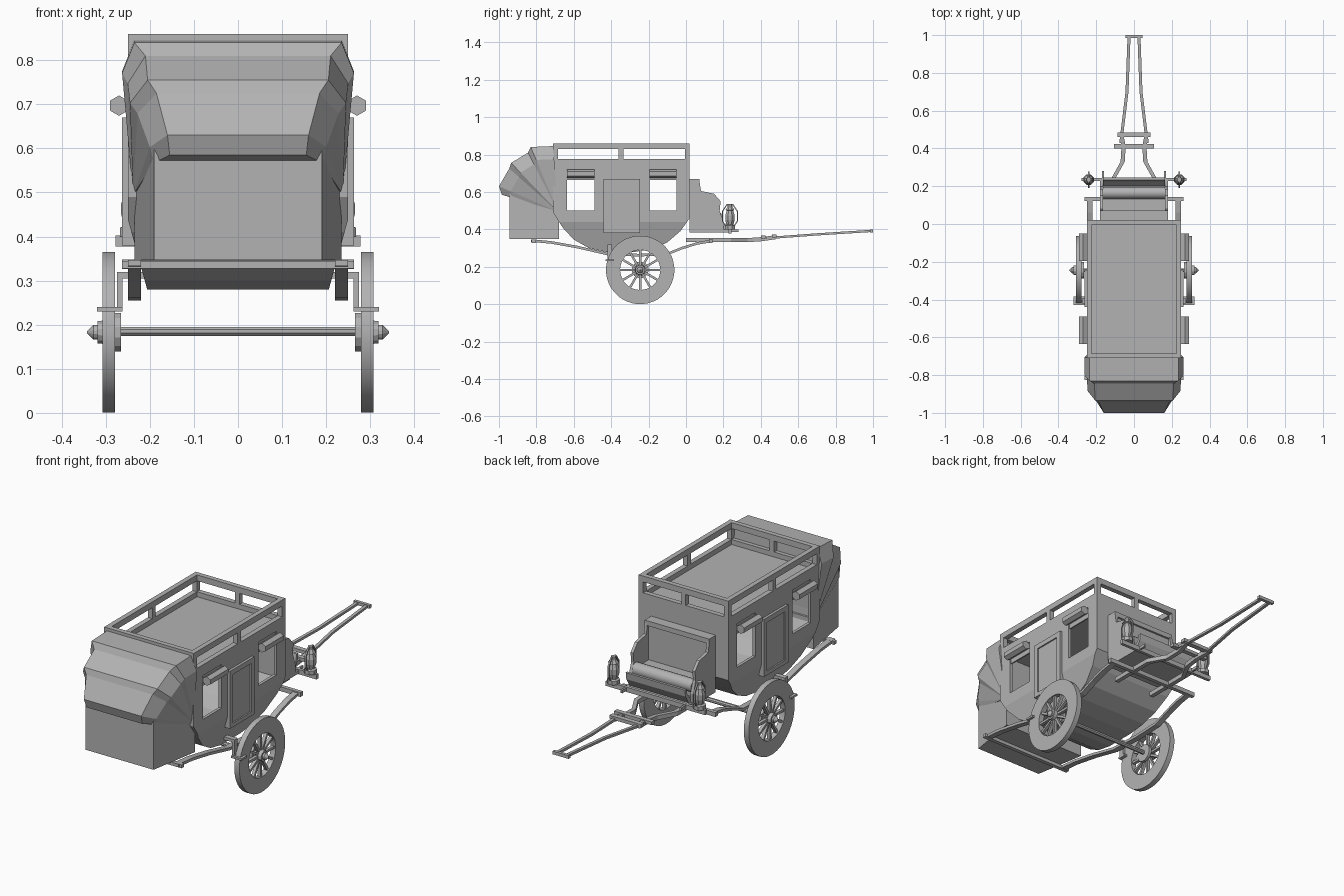
import bpy, bmesh, math
from mathutils import Matrix, Vector

if "Cube" in bpy.data.objects:
    bpy.data.objects.remove(bpy.data.objects["Cube"])

GREY = (0.45, 0.45, 0.45, 1)
paint = bpy.data.materials.new("plain_grey")
paint.use_nodes = True
paint.diffuse_color = GREY
paint.node_tree.nodes["Principled BSDF"].inputs["Base Color"].default_value = GREY


def finish(name, bm, smooth=False):
    bmesh.ops.recalc_face_normals(bm, faces=bm.faces)
    mesh = bpy.data.meshes.new(name)
    bm.to_mesh(mesh)
    bm.free()
    mesh.materials.append(paint)
    ob = bpy.data.objects.new(name, mesh)
    bpy.context.collection.objects.link(ob)
    if smooth:
        bpy.ops.object.select_all(action='DESELECT')
        ob.select_set(True)
        bpy.context.view_layer.objects.active = ob
        bpy.ops.object.shade_smooth_by_angle(angle=math.radians(30))
    return ob


def loft(name, rings, caps=True, closed=True, smooth=False):
    """Skin a row of point rings."""
    bm = bmesh.new()
    rows = [[bm.verts.new(p) for p in ring] for ring in rings]
    n = len(rows[0])
    for a, b in zip(rows, rows[1:]):
        for i in range(n if closed else n - 1):
            j = (i + 1) % n
            bm.faces.new((a[i], a[j], b[j], b[i]))
    if caps:
        bm.faces.new(rows[0])
        bm.faces.new(rows[-1])
    return finish(name, bm, smooth)


def box(name, x, y, z):
    return loft(name, [[(a, y[0], z[0]), (a, y[1], z[0]), (a, y[1], z[1]), (a, y[0], z[1])] for a in x])


def prism(name, profile, x):
    return loft(name, [[(a, y, z) for y, z in profile] for a in x])


def strip(name, path, w, t):
    """Rectangular bar following a path that runs along y."""
    return loft(name, [[(x + a * w / 2, y, z + b * t / 2) for a, b in
                        ((-1, -1), (1, -1), (1, 1), (-1, 1))] for x, y, z in path])


def lathe(name, profile, axis, centre, sides, caps=True, smooth=False):
    """Turn (radius, offset) pairs around the x or z axis."""
    rings = []
    for r, h in profile:
        ring = []
        for i in range(sides):
            a = math.tau * (i + 0.5) / sides
            u, v = r * math.cos(a), r * math.sin(a)
            ring.append(Vector((h, u, v) if axis == 'x' else (u, v, h)) + Vector(centre))
        rings.append(ring)
    return loft(name, rings, caps, True, smooth)


def cut(target, cutter):
    cutter.hide_render = True
    mod = target.modifiers.new("cut", 'BOOLEAN')
    mod.operation = 'DIFFERENCE'
    mod.solver = 'EXACT'
    mod.object = cutter
    bpy.context.view_layer.objects.active = target
    bpy.ops.object.modifier_apply(modifier=mod.name)
    bpy.data.objects.remove(cutter)


# Coach body: rounded belly, sides drawn in at the bottom
SIDE = [(.02, .775), (.02, .46), (-.03, .39), (-.1, .33), (-.18, .295), (-.27, .28), (-.43, .28),
        (-.52, .3), (-.6, .345), (-.66, .41), (-.71, .49), (-.71, .775)]


def shell(name, half, profile):
    ob = prism(name, profile, (-half, half))
    bm = bmesh.new()
    bm.from_mesh(ob.data)
    bmesh.ops.bisect_plane(bm, geom=bm.verts[:] + bm.edges[:] + bm.faces[:],
                           plane_co=(0, 0, .44), plane_no=(0, 0, 1))
    for v in bm.verts:
        if v.co.z < .44:
            v.co.x *= 1 - (.44 - v.co.z) * 1.1
    bm.to_mesh(ob.data)
    bm.free()
    return ob


body = shell("coach_body", .25, SIDE)
inner = [(-.345 + (y + .345) * .94, min(.73, .5 + (z - .5) * .94)) for y, z in SIDE]
cut(body, shell("cabin_cutter", .235, inner))
cut(body, box("deck_cutter", (-.225, .225), (-.685, -.005), (.75, .9)))
WINDOWS = ((-.635, -.49), (-.195, -.05))
for y in WINDOWS:
    cut(body, box("window_cutter", (-.4, .4), y, (.5, .72)))

# Roof rail
for s in (-1, 1):
    box("side_rail", (s * .225, s * .25), (-.71, .02), (.83, .86))
    for y in (-.71, -.36, -.005):
        box("rail_post", (s * .225, s * .25), (y, y + .025), (.775, .83))
for y in (-.71, -.005):
    box("end_rail", (-.225, .225), (y, y + .025), (.83, .86))
    box("end_rail_post", (-.0125, .0125), (y, y + .025), (.775, .83))

for s in (-1, 1):
    # Doors and rolled window blinds
    for y in ((-.44, -.415), (-.27, -.245)):
        box("door_post", (s * .235, s * .263), y, (.38, .67))
    for z in ((.38, .4), (.645, .67)):
        box("door_rail", (s * .235, s * .263), (-.415, -.27), z)
    box("door_panel", (s * .24, s * .256), (-.415, -.27), (.4, .645))
    for y in WINDOWS:
        blind = [[(s * .27 + .023 * math.sin(i * math.pi / 3), b, .697 + .023 * math.cos(i * math.pi / 3))
                  for i in range(6)] for b in y]
        loft("rolled_blind", blind)
        box("blind_flap", (s * .238, s * .245), y, (.665, .72))

    # Door step
    box("step_hanger", (s * .262, s * .275), (-.42, -.395), (.235, .32))
    box("step_arm", (s * .2, s * .275), (-.42, -.395), (.305, .32))
    box("step_plate", (s * .262, s * .32), (-.43, -.385), (.23, .24))

    # Wheel
    hub = (s * .293, -.245, .183)
    lathe("wheel_rim", [(.183, -.014), (.183, .014), (.107, .014), (.107, -.014), (.183, -.014)],
          'x', hub, 40, caps=False, smooth=True)
    lathe("wheel_hub", [(.045, -s * .028), (.045, -s * .014), (.03, -s * .014), (.026, s * .026),
                        (.017, s * .026), (.017, s * .035), (.002, s * .05)], 'x', hub, 12)
    for i in range(12):
        spoke = box("wheel_spoke", (-.008, .008), (-.006, .006), (.02, .112))
        spoke.data.transform(Matrix.Translation(hub) @ Matrix.Rotation(math.tau * i / 12, 4, 'X'))

    # Suspension strap
    strip("suspension_strap", [(s * .235, y, z) for y, z in
          ((-.83, .34), (-.72, .33), (-.58, .305), (-.42, .268), (-.25, .262), (-.1, .268),
           (-.02, .3), (.06, .325), (.14, .338))], .03, .014)

    # Draw shafts
    strip("rear_shaft", [(s * x, y, z) for x, y, z in
          ((.11, .0, .342), (.11, .24, .342), (.06, .33, .342), (.055, .41, .348), (.068, .48, .358))],
          .022, .022)
    strip("draw_shaft", [(s * x, y, z) for x, y, z in
          ((.07, .43, .353), (.037, .7, .373), (.026, 1, .392))], .016, .012)

    # Seat end
    prism("seat_end", [(.02, .39), (.02, .67), (.07, .67), (.08, .605), (.15, .59), (.185, .55), (.18, .5),
                       (.2, .44), (.2, .39)], (s * .165, s * .18))
    box("footboard_bracket", (s * .16, s * .17), (.2, .28), (.385, .4))

    # Lantern with a wire guard
    lamp = (s * .24, .235, 0)
    lathe("lantern", [(.03, .4), (.03, .42), (.02, .425), (.027, .45), (.027, .475), (.018, .5),
                      (.026, .503), (.014, .52), (.012, .535)], 'z', lamp, 8)
    guard = []
    for i in range(9):
        a = math.tau * (i + .5) / 8
        guard.append([(s * .24 + dx, .235 + r * .047 * math.cos(a), .47 + r * .07 * math.sin(a))
                      for dx, r in ((-.004, .88), (.004, .88), (.004, 1), (-.004, 1))])
    loft("lantern_guard", guard, caps=False)

# Axle and cross bars
lathe("axle", [(.011, -.28), (.011, .28)], 'x', (0, -.245, .185), 8)
box("boot_cross_bar", (-.263, .263), (-.825, -.805), (.328, .345))
box("strap_cross_bar", (-.263, .263), (.122, .142), (.326, .348))
box("lantern_bar", (-.278, .278), (.228, .244), (.378, .402))
box("wide_draw_bar", (-.105, .105), (.4, .424), (.35, .366))
box("narrow_draw_bar", (-.088, .088), (.46, .485), (.355, .372))
box("draw_tip_bar", (-.045, .045), (.984, 1), (.384, .4))

# Driver's seat
box("seat_floor", (-.18, .18), (.02, .235), (.383, .398))
box("seat_back", (-.165, .165), (.035, .062), (.39, .65))
box("seat_back_cap", (-.18, .18), (.02, .072), (.645, .67))
box("seat_base", (-.165, .165), (.05, .16), (.395, .47))
lathe("seat_roll", [(.032, -.165), (.032, .165)], 'x', (0, .165, .465), 16, smooth=True)
prism("footboard", [(.17, .395), (.215, .4), (.24, .44), (.245, .475), (.232, .475), (.225, .445),
                    (.2, .415), (.17, .41)], (-.165, .165))

# Luggage boot, narrowing toward its outer end
loft("luggage_boot", [[(-w, y, .347), (w, y, .347), (w, y, top), (-w, y, top)]
                      for w, y, top in ((.235, -.68, .5), (.19, -.945, .6))])

# Folded hood: arched ribs fanning from one pivot
RIBS = [(-.71, .845, .263, .235), (-.83, .84, .263, .235), (-.845, .81, .25, .21), (-.935, .755, .245, .205),
        (-.945, .725, .228, .185), (-1, .63, .2, .16), (-.985, .585, .19, .155)]
arches = []
for y, z, wide, flat in RIBS:
    py, pz, t = -.685, .495, .8
    sy, sz = py + (y - py) * t, pz + (z - pz) * t
    half = [(.238, py, pz), (wide, sy, sz), (flat, y, z)]
    arches.append(half + [(-a, b, c) for a, b, c in reversed(half)])
loft("folding_hood", arches, closed=False)
